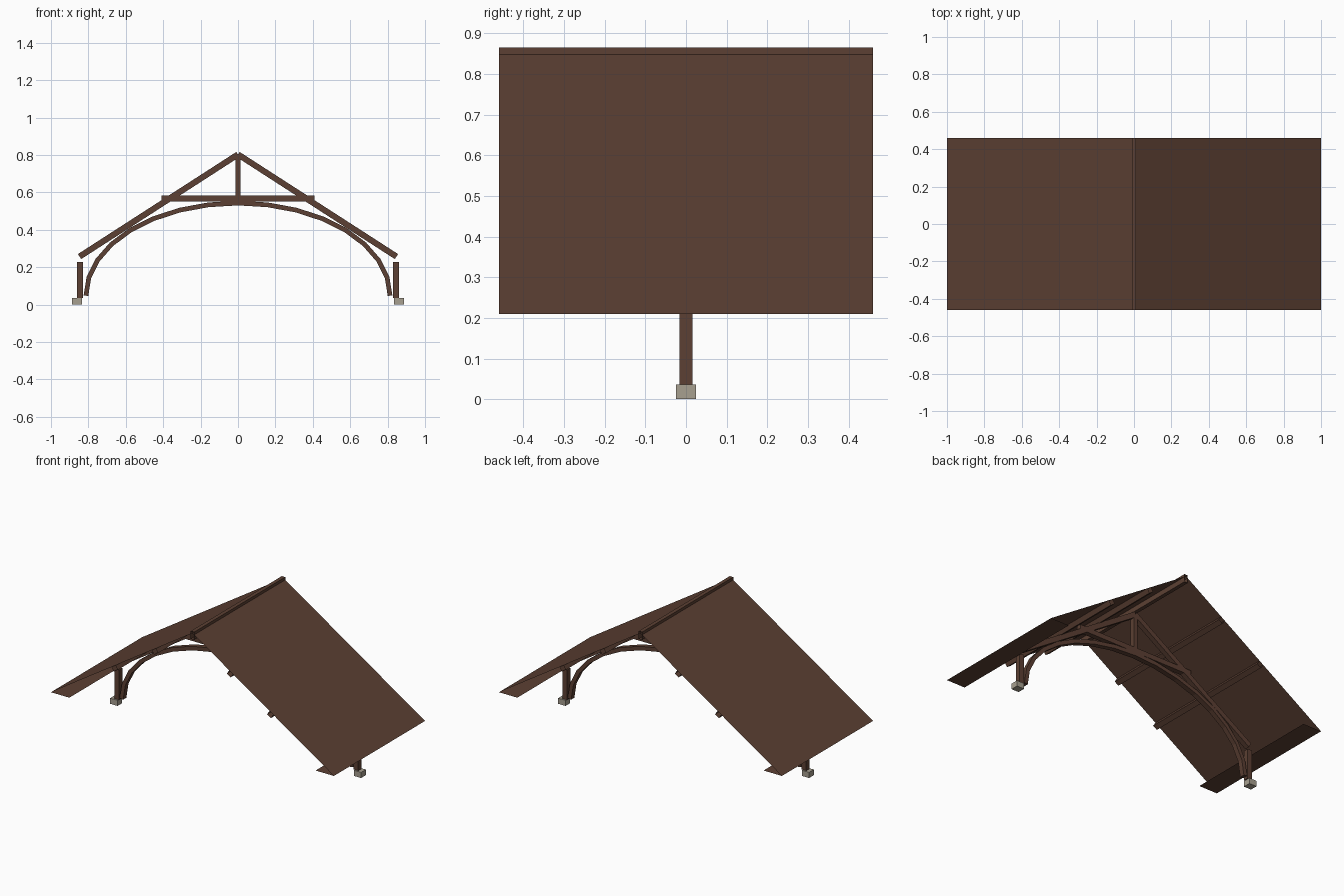
import bpy, bmesh
from math import sin, cos, pi
from mathutils import Vector

cube = bpy.data.objects.get("Cube")
if cube:
    bpy.data.objects.remove(cube, do_unlink=True)


def material(name, rgb):
    m = bpy.data.materials.new(name)
    m.use_nodes = True
    m.diffuse_color = (*rgb, 1)
    m.node_tree.nodes["Principled BSDF"].inputs["Base Color"].default_value = (*rgb, 1)
    return m


WOOD = material("dark_brown_wood", (0.107, 0.051, 0.033))
STONE = material("grey_stone", (0.39, 0.35, 0.28))
HALF = 0.46      # half length of the roof along y
DEPTH = 0.016    # half depth of the truss timbers


def finish(name, bm, mat):
    mesh = bpy.data.meshes.new(name)
    bm.to_mesh(mesh)
    bm.free()
    mesh.materials.append(mat)
    obj = bpy.data.objects.new(name, mesh)
    bpy.context.collection.objects.link(obj)
    return obj


def band(name, path, width, half_y, mat=WOOD, capped=True):
    """Square timber following a path of (x, z) points, with optional y faces."""
    pts = [Vector(p) for p in path]
    bm = bmesh.new()
    rings = []
    for i, p in enumerate(pts):
        t = (pts[min(i + 1, len(pts) - 1)] - pts[max(i - 1, 0)]).normalized()
        n = Vector((-t.y, t.x)) * width / 2
        a, b = p + n, p - n
        rings.append([bm.verts.new((q.x, y, q.y)) for q, y in
                      ((a, -half_y), (a, half_y), (b, half_y), (b, -half_y))])
    for r, s in zip(rings, rings[1:]):
        for k in range(4):
            # sides 1 and 3 face along y
            if capped or k in (0, 2):
                j = (k + 1) % 4
                bm.faces.new((r[k], r[j], s[j], s[k]))
    bm.faces.new(rings[0])
    bm.faces.new(rings[-1][::-1])
    bmesh.ops.recalc_face_normals(bm, faces=bm.faces)
    return finish(name, bm, mat)


def sheet(name, p, q):
    """Thin roof plane between two (x, z) points, running along y."""
    bm = bmesh.new()
    ends = ((p, -HALF), (q, -HALF), (q, HALF), (p, HALF))
    bm.faces.new([bm.verts.new((a[0], y, a[1])) for a, y in ends])
    return finish(name, bm, WOOD)


# Central truss
band("collar_beam", [(-0.41, 0.568), (0.41, 0.568)], 0.032, DEPTH)
band("king_post", [(0, 0.58), (0, 0.80)], 0.027, DEPTH)
steps = 16
arch = [(0.813 * cos(pi * i / steps), 0.048 + 0.495 * sin(pi * i / steps))
        for i in range(steps + 1)]
band("arched_brace", arch, 0.025, DEPTH)

# Hollow ridge beam
band("ridge_beam", [(0, 0.815), (0, 0.865)], 0.024, HALF, capped=False)

for side, s in (("left", 1), ("right", -1)):
    # Supports and rafter
    band(side + "_footing", [(s * 0.861, 0), (s * 0.861, 0.036)], 0.052, 0.024, STONE)
    band(side + "_post", [(s * 0.845, 0.036), (s * 0.845, 0.228)], 0.032, DEPTH)
    band(side + "_rafter", [(s * 0.847, 0.257), (0, 0.803)], 0.032, DEPTH)

    # Hollow purlins lying between rafters and roof
    slope = Vector((s, -0.645)).normalized() * 0.016
    for label, x in (("upper", 0.265), ("lower", 0.55)):
        c = Vector((s * x, 0.837 - 0.645 * x))
        band(f"{side}_{label}_purlin", [c - slope, c + slope], 0.03, HALF, capped=False)

    # Roof slope and level eave board
    sheet(side + "_roof_slope", (0, 0.855), (s, 0.21))
    sheet(side + "_eave_soffit", (s, 0.21), (s * 0.87, 0.21))
